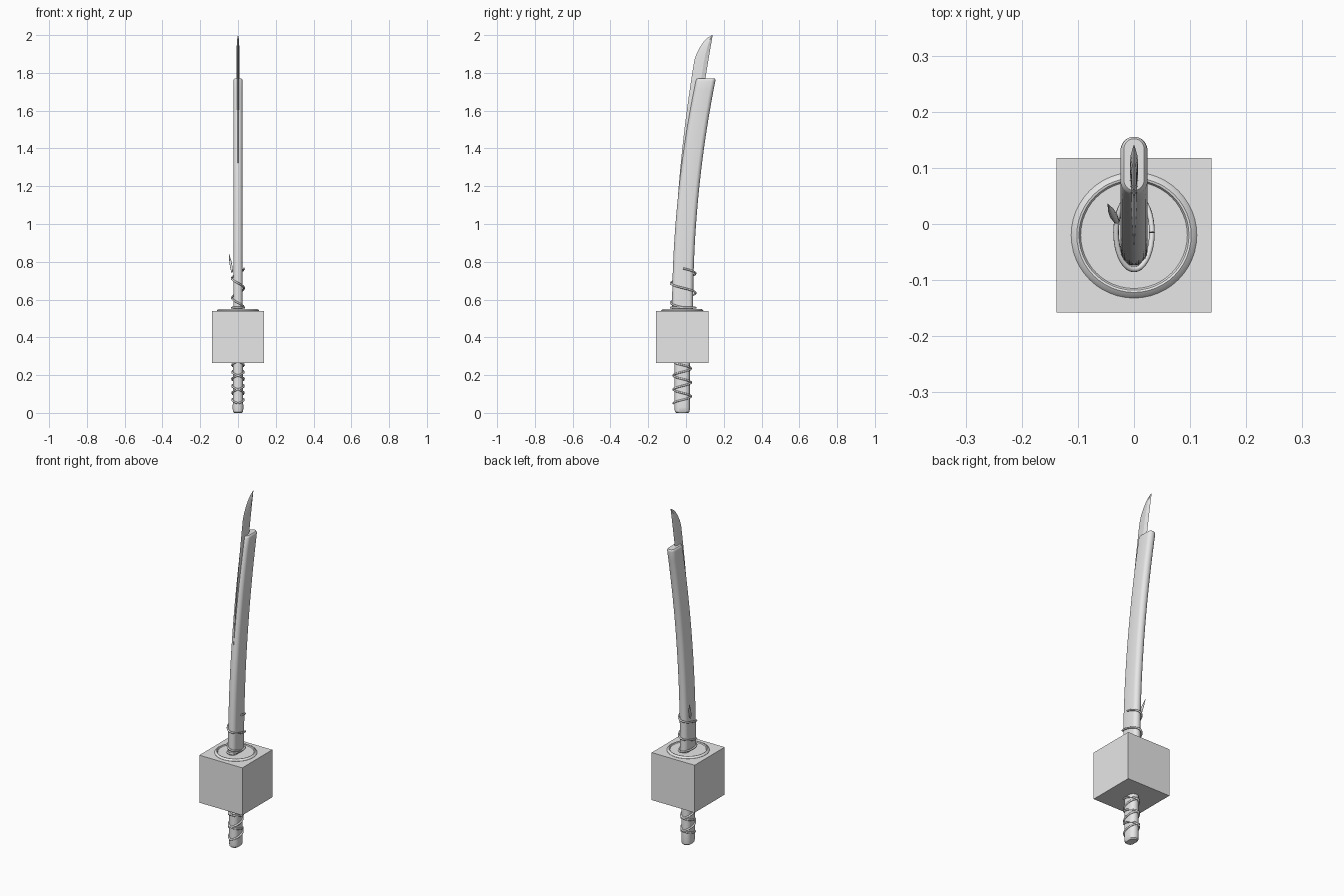
import bpy, bmesh, math

if "Cube" in bpy.data.objects:
    bpy.data.objects.remove(bpy.data.objects["Cube"])

CY = -0.02  # y of the grip axis

grey = bpy.data.materials.new("light_grey")
grey.use_nodes = True
grey.diffuse_color = (0.8, 0.8, 0.8, 1)
grey.node_tree.nodes["Principled BSDF"].inputs["Base Color"].default_value = (0.8, 0.8, 0.8, 1)


def finish(obj, angle=None):
    obj.data.materials.append(grey)
    bpy.ops.object.select_all(action="DESELECT")
    obj.select_set(True)
    bpy.context.view_layer.objects.active = obj
    if obj.type == "CURVE":
        bpy.ops.object.convert(target="MESH")
    if angle:
        bpy.ops.object.shade_smooth_by_angle(angle=math.radians(angle))
    return bpy.context.object


def loft(name, rings, angle=35):
    """Skin a stack of equal-sized rings of points and cap both ends."""
    bm = bmesh.new()
    loops = [[bm.verts.new(p) for p in ring] for ring in rings]
    n = len(loops[0])
    for a, b in zip(loops, loops[1:]):
        for i in range(n):
            j = (i + 1) % n
            bm.faces.new((a[i], a[j], b[j], b[i]))
    bm.faces.new(loops[0][::-1])
    bm.faces.new(loops[-1])
    bmesh.ops.recalc_face_normals(bm, faces=bm.faces)
    mesh = bpy.data.meshes.new(name)
    bm.to_mesh(mesh)
    bm.free()
    obj = bpy.data.objects.new(name, mesh)
    bpy.context.collection.objects.link(obj)
    return finish(obj, angle)


def oval(hx, hy, cy, z, n=28):
    """Stadium outline: two half circles joined along y."""
    pts = []
    for i in range(n):
        a = 2 * math.pi * (i + 0.5) / n
        side = 1 if math.sin(a) > 0 else -1
        pts.append((hx * math.cos(a), cy + hx * math.sin(a) + side * (hy - hx), z))
    return pts


def cord(name, points, radius, taper=None):
    curve = bpy.data.curves.new(name, "CURVE")
    curve.dimensions = "3D"
    curve.bevel_depth = radius
    curve.bevel_resolution = 2
    curve.use_fill_caps = True
    spline = curve.splines.new("POLY")
    spline.points.add(len(points) - 1)
    for i, p in enumerate(points):
        spline.points[i].co = (*p, 1)
        if taper:
            spline.points[i].radius = taper[i]
    obj = bpy.data.objects.new(name, curve)
    bpy.context.collection.objects.link(obj)
    return finish(obj, 50)


# Block around the guard
bpy.ops.mesh.primitive_cube_add(size=0.276, location=(0, CY, 0.402))
block = bpy.context.object
block.name = "guard_block"
finish(block)

# Round guard with a raised rim
profile = [(0.106, 0.520), (0.112, 0.528), (0.112, 0.541), (0.108, 0.546),
           (0.102, 0.550), (0.098, 0.549), (0.095, 0.544)]
loft("guard", [[(r * math.cos(t * math.pi / 24), CY + r * math.sin(t * math.pi / 24), z)
                for t in range(48)] for r, z in profile])

# Grip with a rounded pommel
grip = [(0.022, 0.033, 0.0), (0.027, 0.039, 0.006), (0.029, 0.042, 0.03),
        (0.027, 0.041, 0.06), (0.027, 0.041, 0.22), (0.029, 0.043, 0.53)]
loft("grip", [oval(hx, hy, CY, z) for hx, hy, z in grip])

# Crossed grip wraps
for name, way in (("wrap_left", 1), ("wrap_right", -1)):
    pts = []
    for i in range(97):
        a = way * 2 * math.pi * i / 28 - math.pi / 2
        pts.append((0.031 * math.cos(a), CY + 0.047 * math.sin(a), 0.05 + 0.074 * i / 28))
    cord(name, pts, 0.005)

# Curved scabbard with a softened mouth
rings = []
for i in range(25):
    z = 0.545 + 1.213 * i / 24
    rings.append((z, 0.056 - 0.004 * i / 24, 0.024))
rings += [(1.765, 0.0505, 0.0225), (1.770, 0.046, 0.018)]
loft("scabbard", [oval(hx, hy, -0.018 + 0.0833 * (z - 0.55) ** 2, z) for z, hy, hx in rings])

# Blade: its edge leaves the front of the scabbard, then sweeps to the tip
def edge_y(z):
    return -0.065 + 0.063 * (z - 0.55) ** 2


stations = [(0.56 + 0.053 * i, None) for i in range(25)]
stations += [(1.865, 0.044), (1.90, 0.055), (1.936, 0.074), (1.965, 0.094),
             (1.985, 0.113), (2.0, 0.137)]
blade = []
for z, front in stations:
    back = edge_y(z) + 0.074
    front = edge_y(z) if front is None else front
    d = back - front
    w = 0.007 * min(1, d / 0.05)
    blade.append([(0, front, z), (w * 0.6, front + d * 0.25, z), (w, front + d * 0.7, z),
                  (0, back, z), (-w, front + d * 0.7, z), (-w * 0.6, front + d * 0.25, z)])
loft("blade", blade, 20)

# Cord wound round the scabbard, with a flat turn at the bottom
pts = []
for i in range(109):
    turn = i / 36
    a = -2 * math.pi * turn
    z = 0.557 if turn < 1 else 0.557 + 0.104 * (turn - 1)
    pts.append((0.032 * math.cos(a), -0.015 + 0.066 * math.sin(a), z))
cord("scabbard_cord", pts, 0.005)

# Loose tapered end of the cord
cord("cord_tail", [(-0.031, 0.005, 0.745), (-0.036, 0.014, 0.775),
                   (-0.041, 0.024, 0.805), (-0.047, 0.036, 0.842)],
     0.007, [0.7, 1.0, 0.8, 0.05])
